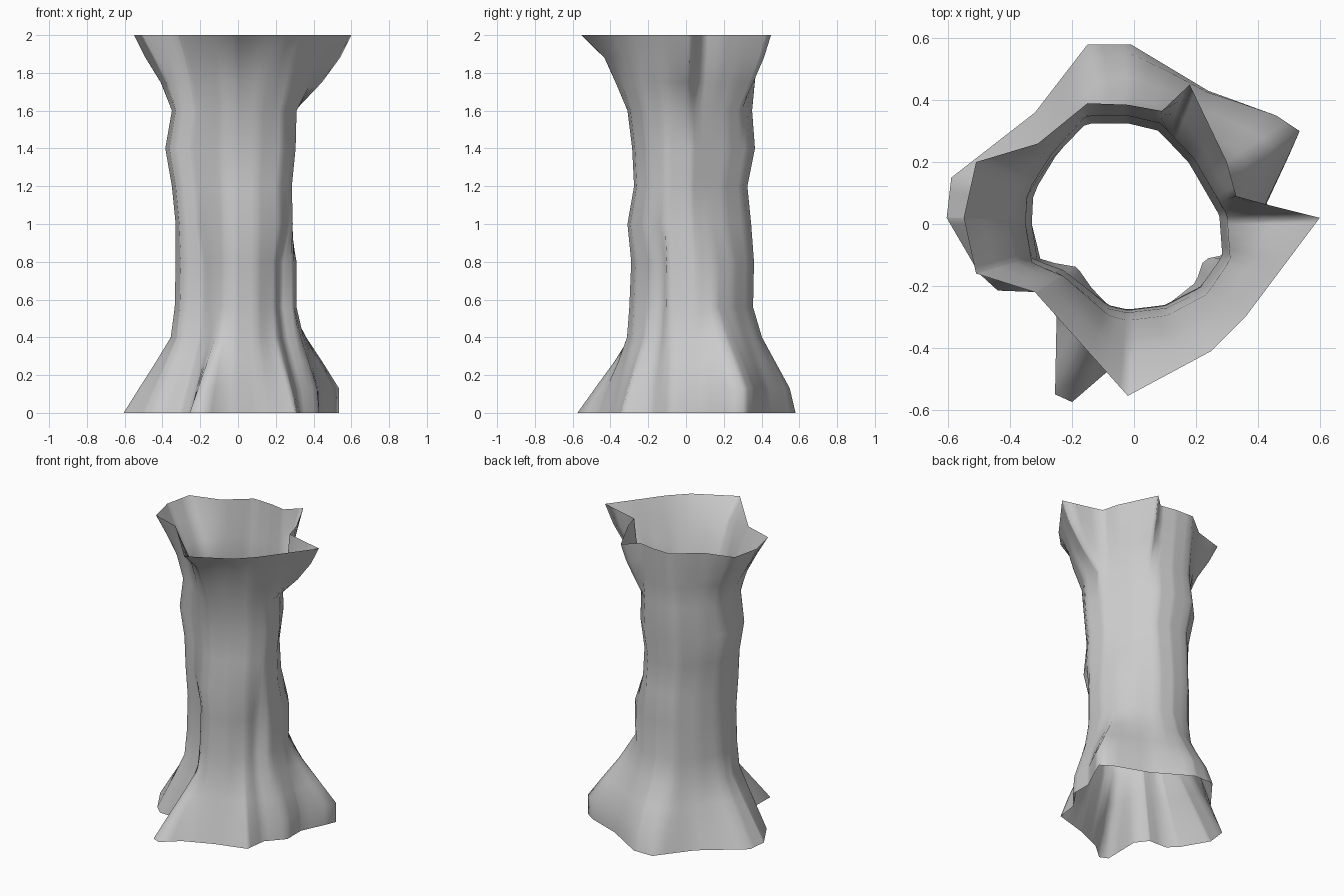
import bpy, bmesh, math

if "Cube" in bpy.data.objects:
    bpy.data.objects.remove(bpy.data.objects["Cube"])

# Horizontal outlines, counter-clockwise
FOOT = [(.43, .07), (.5, .22), (.535, .3), (.46, .35), (.24, .43), (-.01, .58),
        (-.15, .58), (-.32, .36), (-.59, .15), (-.605, .02), (-.5, -.16), (-.44, -.215),
        (-.31, -.22), (-.25, -.3), (-.255, -.55), (-.2, -.575), (-.09, -.48),
        (.1, -.4), (.31, -.34), (.33, -.19), (.43, -.08)]
LOW = [(.31, .05), (.28, .15), (.2, .25), (.08, .335), (-.02, .355), (-.15, .345),
       (-.26, .23), (-.335, .1), (-.34, 0), (-.31, -.12), (-.19, -.14), (-.14, -.21),
       (-.08, -.27), (-.02, -.295), (.1, -.27), (.2, -.19), (.225, -.115), (.295, -.1)]
HIGH = [(.28, .03), (.23, .12), (.18, .21), (.08, .32), (-.02, .345), (-.15, .345),
        (-.26, .22), (-.335, .1), (-.34, 0), (-.32, -.12), (-.22, -.16), (-.15, -.22),
        (-.08, -.28), (-.02, -.295), (.1, -.28), (.22, -.215), (.29, -.11)]
RIM = [(.6, .02), (.44, .06), (.33, .09), (.3, .2), (.18, .45), (.09, .365),
       (-.02, .385), (-.15, .39), (-.31, .26), (-.51, .2), (-.55, .02), (-.51, -.16),
       (-.32, -.22), (-.02, -.555), (.25, -.41), (.36, -.3)]

# Ring angles: exact corners of foot and rim, filled in evenly between
angles = [math.atan2(y, x) % math.tau for x, y in FOOT + RIM]
for k in range(72):
    a = math.tau * k / 72
    if min(abs(a - b) for b in angles) > .03:
        angles.append(a)
angles.sort()
N = len(angles)


def sample(outline):
    """Sample an outline along every ring angle."""
    out = []
    for a in angles:
        c, s = math.cos(a), math.sin(a)
        best = 0
        for (x1, y1), (x2, y2) in zip(outline, outline[1:] + outline[:1]):
            d1, d2 = c * y1 - s * x1, c * y2 - s * x2
            if d1 <= 1e-9 and d2 >= -1e-9 and d2 - d1 > 1e-7:
                t = d1 / (d1 - d2)
                best = max(best, c * (x1 + t * (x2 - x1)) + s * (y1 + t * (y2 - y1)))
        out.append((c * best, s * best))
    return out


def fit(ring, x0, x1, y0, y1):
    """Stretch a ring so that it reaches the given extents."""
    def axis(i, lo, hi):
        vals = [p[i] for p in ring]
        return [v * (hi / max(vals) if v > 0 else lo / min(vals)) for v in vals]
    return list(zip(axis(0, x0, x1), axis(1, y0, y1)))


def mix(a, b, weight):
    """Blend two rings with a weight that depends on the angle."""
    return [(p[0] + (q[0] - p[0]) * weight(t), p[1] + (q[1] - p[1]) * weight(t))
            for p, q, t in zip(a, b, angles)]


foot, low, high, rim = sample(FOOT), sample(LOW), sample(HIGH), sample(RIM)
neck = fit(high, -.35, .31, -.31, .35)
base = fit(low, -.335, .31, -.30, .355)
rings = []

# Flared foot, fuller towards the back right
for z, t, full in ((0, 1, 1), (.13, .7, 1), (.27, .37, .66), (.4, .08, .33), (.56, 0, 0)):
    rings.append((z, mix(base, foot, lambda a: t + (full - t) * max(0, math.cos(a - .6)))))

# Slightly wavy shaft
for z, src, ext in ((.8, low, (-.33, .31, -.29, .36)), (1.0, high, (-.33, .29, -.31, .345)),
                    (1.2, high, (-.35, .285, -.275, .325)), (1.4, high, (-.385, .305, -.285, .365))):
    rings.append((z, fit(src, *ext)))

# Flared mouth, hollower at the front
for z, t, side, front in ((1.6, 0, 0, 0), (1.75, .39, .09, .13), (1.88, .75, .05, .25), (2, 1, 0, 0)):
    rings.append((z, mix(neck, rim, lambda a: t + side * math.cos(a) - front * max(0, -math.sin(a)))))

# Open thin-walled tube
bm = bmesh.new()
loops = [[bm.verts.new((x, y, z)) for x, y in ring] for z, ring in rings]
for a, b in zip(loops, loops[1:]):
    for i in range(N):
        j = (i + 1) % N
        bm.faces.new((a[i], a[j], b[j], b[i])).smooth = True
mesh = bpy.data.meshes.new("flared_tube")
bm.to_mesh(mesh)
bm.free()
tube = bpy.data.objects.new("flared_tube", mesh)
bpy.context.collection.objects.link(tube)
